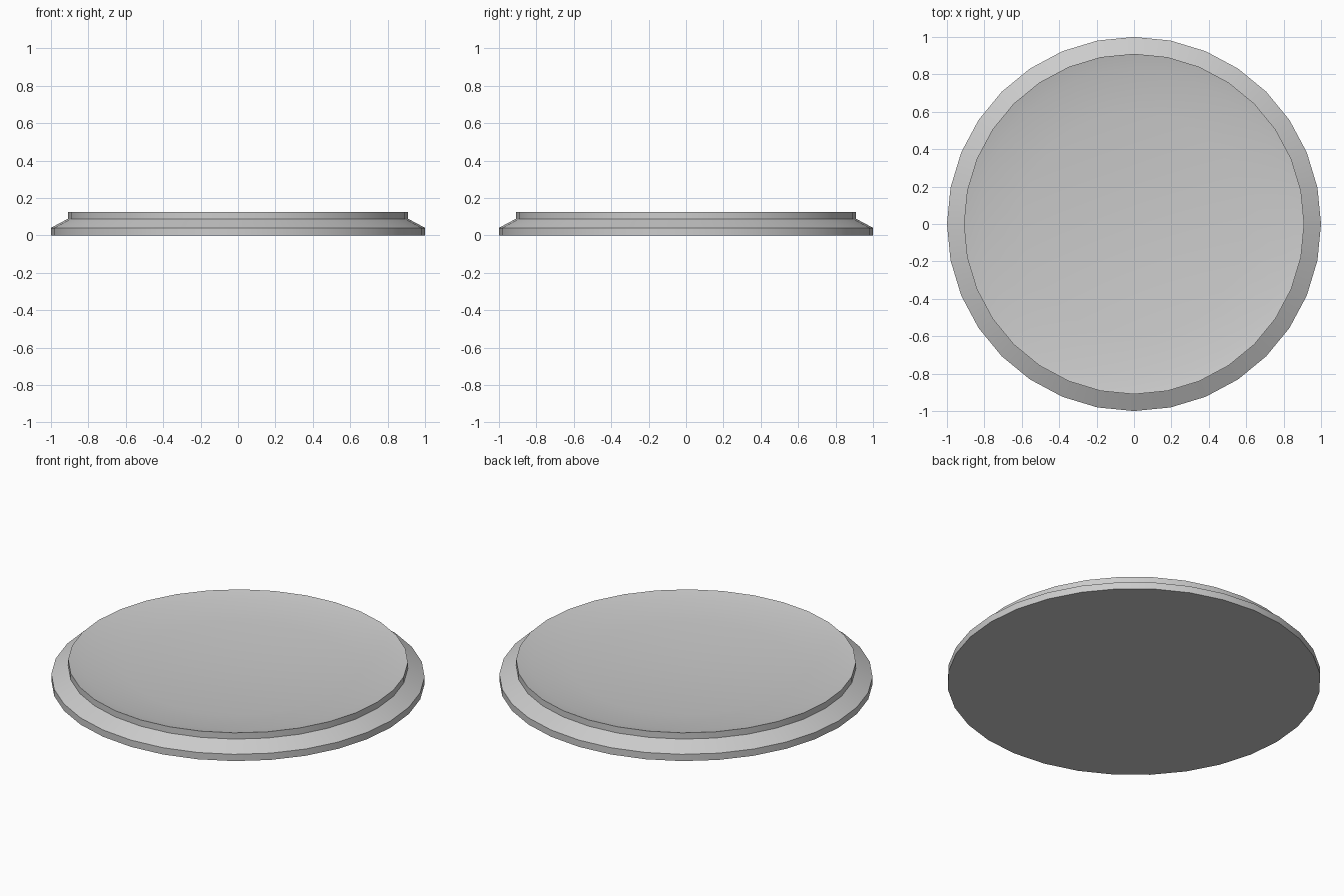
import bpy, bmesh, math

if "Cube" in bpy.data.objects:
    bpy.data.objects.remove(bpy.data.objects["Cube"])

SIDES = 32

# Profile (radius, height): stepped outer edge, then a shallow dished top
profile = [(1.0, 0.0), (1.0, 0.04), (0.91, 0.088), (0.91, 0.125),
           (0.83, 0.107), (0.6, 0.084), (0.3, 0.068)]
CENTRE_Z = 0.06

bm = bmesh.new()
rings = []
for r, z in profile:
    rings.append([bm.verts.new((r * math.cos(2 * math.pi * i / SIDES),
                                r * math.sin(2 * math.pi * i / SIDES), z))
                  for i in range(SIDES)])

# Walls and dish bands
for a, b in zip(rings, rings[1:]):
    for i in range(SIDES):
        j = (i + 1) % SIDES
        bm.faces.new((a[i], a[j], b[j], b[i]))

# Flat underside and dish centre
bm.faces.new(rings[0][::-1])
centre = bm.verts.new((0, 0, CENTRE_Z))
for i in range(SIDES):
    bm.faces.new((rings[-1][i], rings[-1][(i + 1) % SIDES], centre))

bmesh.ops.recalc_face_normals(bm, faces=bm.faces)
mesh = bpy.data.meshes.new("shallow_dish")
bm.to_mesh(mesh)
bm.free()
dish = bpy.data.objects.new("shallow_dish", mesh)
bpy.context.collection.objects.link(dish)

# Smooth around the rim, sharp at the steps
bpy.context.view_layer.objects.active = dish
dish.select_set(True)
bpy.ops.object.shade_smooth_by_angle(angle=math.radians(25))
